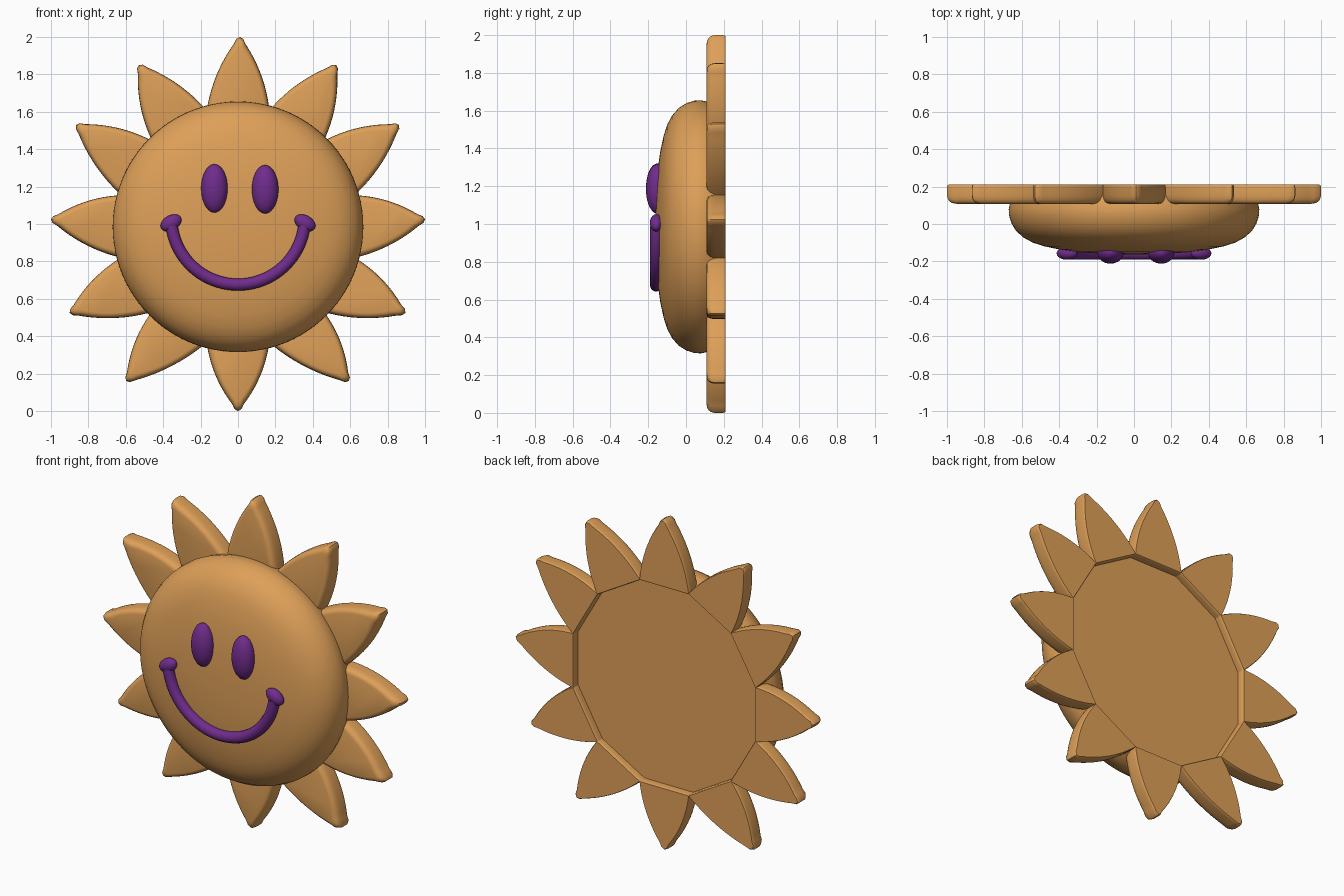
import bpy, bmesh, math
from mathutils import Vector

if "Cube" in bpy.data.objects:
    bpy.data.objects.remove(bpy.data.objects["Cube"])


def material(name, rgb):
    m = bpy.data.materials.new(name)
    m.diffuse_color = (*rgb, 1)
    m.use_nodes = True
    m.node_tree.nodes["Principled BSDF"].inputs["Base Color"].default_value = m.diffuse_color
    return m


ORANGE = material("warm_orange", (0.73, 0.35, 0.098))
PURPLE = material("purple", (0.16, 0.025, 0.26))
CZ = 0.985  # height of the face centre


def finish(ob, mat, angle):
    ob.data.materials.clear()
    ob.data.materials.append(mat)
    bpy.ops.object.select_all(action='DESELECT')
    ob.select_set(True)
    bpy.context.view_layer.objects.active = ob
    bpy.ops.object.shade_smooth_by_angle(angle=math.radians(angle))


def loft(name, rings, mat, angle):
    """Skin a stack of equal-length rings and cap both ends."""
    bm = bmesh.new()
    vr = [[bm.verts.new(p) for p in ring] for ring in rings]
    n = len(vr[0])
    for a, b in zip(vr, vr[1:]):
        for i in range(n):
            j = (i + 1) % n
            bm.faces.new((a[i], a[j], b[j], b[i]))
    bm.faces.new(vr[0])
    bm.faces.new(vr[-1])
    bmesh.ops.recalc_face_normals(bm, faces=bm.faces)
    me = bpy.data.meshes.new(name)
    bm.to_mesh(me)
    bm.free()
    ob = bpy.data.objects.new(name, me)
    bpy.context.collection.objects.link(ob)
    finish(ob, mat, angle)
    return ob


def tube(name, pts, radius, mat):
    """Round tube along a path."""
    cu = bpy.data.curves.new(name, 'CURVE')
    cu.dimensions = '3D'
    cu.bevel_depth = radius
    cu.bevel_resolution = 5
    cu.use_fill_caps = True
    sp = cu.splines.new('POLY')
    sp.points.add(len(pts) - 1)
    for p, q in zip(sp.points, pts):
        p.co = (*q, 1)
    ob = bpy.data.objects.new(name, cu)
    bpy.context.collection.objects.link(ob)
    bpy.ops.object.select_all(action='DESELECT')
    ob.select_set(True)
    bpy.context.view_layer.objects.active = ob
    bpy.ops.object.convert(target='MESH')
    finish(bpy.context.object, mat, 50)


def ellipsoid(name, loc, size, mat, tilt=0):
    bpy.ops.mesh.primitive_uv_sphere_add(segments=32, ring_count=20, location=loc,
                                         rotation=(0, tilt, 0))
    ob = bpy.context.object
    ob.name = name
    ob.scale = size
    finish(ob, mat, 180)


# Cushion-shaped face, turned about the y axis
profile = [(0.06, -0.162), (0.2, -0.158), (0.31, -0.149), (0.40, -0.136), (0.48, -0.119),
           (0.54, -0.1), (0.59, -0.073), (0.63, -0.038), (0.655, 0.003), (0.668, 0.045),
           (0.67, 0.08), (0.662, 0.115), (0.645, 0.165)]
N = 96
loft("face_body", [[(r * math.sin(2 * math.pi * i / N), y, CZ + r * math.cos(2 * math.pi * i / N))
                    for i in range(N)] for r, y in profile], ORANGE, 50)

# Twelve rays, each with its own tip (clockwise from the top)
tips = [(0.01, 2.0), (0.525, 1.85), (0.86, 1.53), (1.0, 1.025), (0.895, 0.525), (0.592, 0.16),
        (0, 0.0), (-0.597, 0.16), (-0.9, 0.525), (-1.0, 1.025), (-0.865, 1.53), (-0.53, 1.85)]


def ray(index, tip):
    tip = Vector(tip)
    corners = []
    for s in (-1, 1):
        a = math.radians(30 * index + 15.6 * s)
        corners.append(Vector((0.63 * math.sin(a), CZ + 0.63 * math.cos(a))))
    mid = (corners[0] + corners[1]) / 2
    d = (tip - mid).normalized()
    side = Vector((d.y, -d.x))
    sides = []
    for s, c in zip((-1, 1), corners):
        end = tip - d * 0.035 + side * 0.03 * s
        along = (end - c).normalized()
        out = Vector((along.y, -along.x)) * s
        ctrl = (c + end) / 2 + out * 0.05
        sides.append([c * (1 - t) ** 2 + ctrl * 2 * t * (1 - t) + end * t * t
                      for t in [k / 10 for k in range(11)]])
    nose = [tip - d * 0.01 - side * 0.018, tip, tip - d * 0.01 + side * 0.018]
    outline = sides[0] + nose + sides[1][::-1]
    centre = mid + d * (tip - mid).length * 0.4
    # rounded front rim, nearly flat back
    layers = [(0.97, 0.21), (0.993, 0.205), (1, 0.193), (1, 0.152), (0.98, 0.133),
              (0.94, 0.12), (0.88, 0.112), (0.78, 0.108)]
    rings = []
    for k, y in layers:
        pts = [centre + (p - centre) * k for p in outline]
        rings.append([(p.x, y, p.y) for p in pts])
    loft("ray_%02d" % (index + 1), rings, ORANGE, 40)


for i, t in enumerate(tips):
    ray(i, t)

# Eyes
ellipsoid("left_eye", (-0.126, -0.152, 1.19), (0.071, 0.06, 0.13), PURPLE)
ellipsoid("right_eye", (0.145, -0.152, 1.185), (0.071, 0.06, 0.13), PURPLE)

# Smile: circular arc tube with a rounded bar at each end
R, MZ = 0.357, 1.033
arc = [math.radians(-83 + 166 * i / 40) for i in range(41)]
tube("smile", [(R * math.sin(a), -0.158, MZ - R * math.cos(a)) for a in arc], 0.033, PURPLE)
for s, name in ((-1, "left"), (1, "right")):
    ellipsoid(name + "_smile_end", (0.358 * s, -0.157, 1.006), (0.06, 0.034, 0.04), PURPLE,
              math.radians(30 * s))
